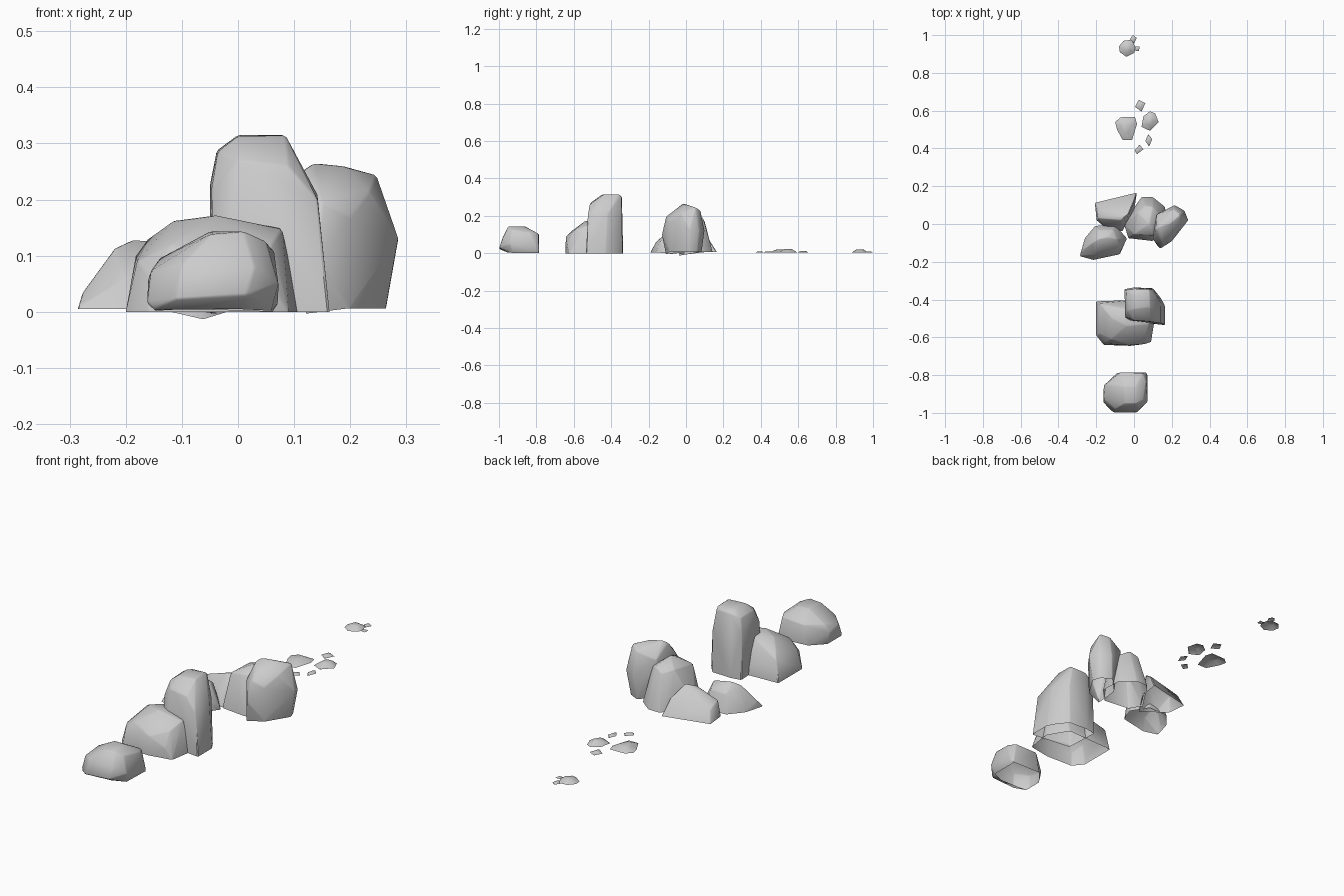
import bpy, bmesh, math


def hull(name, pts, floor, bevel):
    """Faceted stone: convex hull of a few corner points, open underneath."""
    bm = bmesh.new()
    for p in pts:
        bm.verts.new(p)
    res = bmesh.ops.convex_hull(bm, input=bm.verts[:])
    junk = {v for v in res["geom_interior"] + res["geom_unused"]
            if isinstance(v, bmesh.types.BMVert)}
    bmesh.ops.delete(bm, geom=list(junk), context='VERTS')
    bmesh.ops.recalc_face_normals(bm, faces=bm.faces[:])
    under = [f for f in bm.faces if all(v.co.z < floor + 0.001 for v in f.verts)]
    bmesh.ops.delete(bm, geom=under, context='FACES')
    # softened corners
    if bevel:
        edges = [e for e in bm.edges if len(e.link_faces) == 2
                 and e.calc_face_angle(0) > math.radians(22)]
        bmesh.ops.bevel(bm, geom=edges, offset=bevel, segments=1, profile=0.5,
                        affect='EDGES', clamp_overlap=True)
    for f in bm.faces:
        f.smooth = True
    me = bpy.data.meshes.new(name)
    bm.to_mesh(me)
    bm.free()
    me.set_sharp_from_angle(angle=math.radians(40))
    ob = bpy.data.objects.new(name, me)
    bpy.context.collection.objects.link(ob)
    return ob


def rock(name, floor, base, upper):
    hull(name, [(x, y, floor) for x, y in base] + upper, floor, 0.004)


def pebble(name, height, outline, top=0.45):
    cx = sum(p[0] for p in outline) / len(outline)
    cy = sum(p[1] for p in outline) / len(outline)
    pts = [(x, y, 0.003) for x, y in outline]
    for i, (x, y) in enumerate(outline):
        pts.append((cx + (x - cx) * top, cy + (y - cy) * top,
                    height * (1.0 if i % 2 else 0.85)))
    hull(name, pts, 0.003, 0)


# Single boulder at the front
rock("front_boulder", 0.005,
     [(-.15, -.86), (-.09, -.79), (.065, -.786), (.06, -.93), (0, -.955), (-.15, -.955)],
     [(-.16, -.855, .06), (-.162, -.945, .015), (-.11, -.998, .022), (.015, -.998, .03),
      (.072, -.8, .016), (.072, -.94, .05), (-.1, -.98, .085), (.03, -.98, .08),
      (-.05, -.95, .138), (.01, -.95, .143), (-.05, -.86, .143), (.01, -.86, .142),
      (.045, -.79, .105), (-.07, -.785, .1), (-.14, -.85, .095), (-.155, -.93, .073),
      (.064, -.83, .11), (.05, -.93, .125)])

# Pair: low boulder leaning on a tall one
rock("low_boulder", 0.0,
     [(-.2, -.41), (-.05, -.405), (.05, -.4), (.11, -.5), (.09, -.625), (-.02, -.645),
      (-.16, -.64), (-.2, -.59)],
     [(-.182, -.42, .1), (-.16, -.45, .13), (-.18, -.58, .09), (-.155, -.632, .06),
      (-.116, -.5, .162), (-.12, -.61, .12), (-.04, -.54, .172), (-.04, -.45, .167),
      (.079, -.53, .148), (.06, -.6, .12), (-.02, -.642, .09), (.05, -.43, .12),
      (.06, -.635, .05)])
rock("tall_boulder", 0.0,
     [(-.05, -.345), (0, -.336), (.1, -.34), (.14, -.39), (.163, -.43), (.163, -.535),
      (-.042, -.512)],
     [(0, -.38, .315), (.082, -.36, .315), (.085, -.44, .314), (0, -.45, .313),
      (-.05, -.35, .226), (-.038, -.36, .287), (-.047, -.49, .22), (-.036, -.46, .285),
      (0, -.51, .27), (.09, -.515, .26), (.142, -.525, .2), (.142, -.42, .208),
      (.1, -.343, .2), (0, -.343, .302), (.08, -.345, .302)])

# Cluster of four in the middle
rock("cluster_tall_rock", 0.006,
     [(.12, -.11), (.2, -.085), (.265, .02), (.25, .06), (.2, .085), (.12, 0)],
     [(.287, .02, .13), (.267, .07, .12), (.215, .1, .12), (.14, -.13, .1),
      (.2, -.09, .17), (.116, -.03, .254), (.134, -.015, .266), (.19, 0, .26),
      (.247, .05, .245), (.21, .078, .228), (.15, -.108, .195), (.1, -.08, .18),
      (.235, -.03, .215), (.12, .05, .2)])
rock("cluster_middle_rock", 0.006,
     [(.01, .1), (.04, .142), (.1, .142), (.165, .09), (.17, -.02), (.1, -.09),
      (-.03, -.075), (-.05, 0)],
     [(0, -.055, .175), (.02, .06, .185), (.06, .1, .17), (.1, .09, .19),
      (.14, .05, .17), (.08, 0, .215), (.1, -.06, .19)])
rock("cluster_back_rock", 0.006,
     [(-.198, .02), (-.207, .112), (.015, .166), (0, .07), (-.06, -.03), (-.15, -.02)],
     [(-.19, .03, .085), (-.19, .09, .06), (0, .12, .08), (-.03, .05, .13),
      (-.07, .02, .12)])
rock("cluster_side_rock", 0.005,
     [(-.287, -.17), (-.26, -.075), (-.205, -.01), (-.1, -.005), (-.04, -.08),
      (-.075, -.16), (-.215, -.19)],
     [(-.278, -.14, .035), (-.22, -.1, .115), (-.187, -.08, .13), (-.14, -.07, .126),
      (-.09, -.08, .11), (-.07, -.14, .06), (-.2, -.16, .06), (-.19, -.03, .09),
      (-.11, -.03, .09)])

# Scattered pebbles
pebble("pebble_large_left", .02, [(-.1, .54), (-.07, .565), (.005, .567), (.016, .53),
                                  (-.01, .445), (-.06, .445), (-.09, .5)])
pebble("pebble_large_right", .022, [(.04, .515), (.05, .57), (.085, .597), (.112, .585),
                                    (.13, .54), (.085, .493)])
pebble("pebble_small_back", .012, [(.005, .62), (.025, .657), (.06, .64), (.04, .595)])
pebble("pebble_small_side", .01, [(.06, .44), (.075, .475), (.097, .45), (.08, .41)])
pebble("pebble_small_front", .01, [(.003, .39), (.03, .42), (.05, .395), (.015, .37)])

# Rearmost pebbles
pebble("rear_pebble_main", .02, [(-.08, .94), (-.055, .97), (-.015, .975), (.01, .935),
                                 (0, .905), (-.04, .885), (-.075, .91)])
pebble("rear_pebble_back", .01, [(-.022, .98), (-.005, 1.0), (.015, .985), (0, .955)])
pebble("rear_pebble_side", .008, [(.004, .94), (.03, .94), (.026, .915), (.004, .918)])
